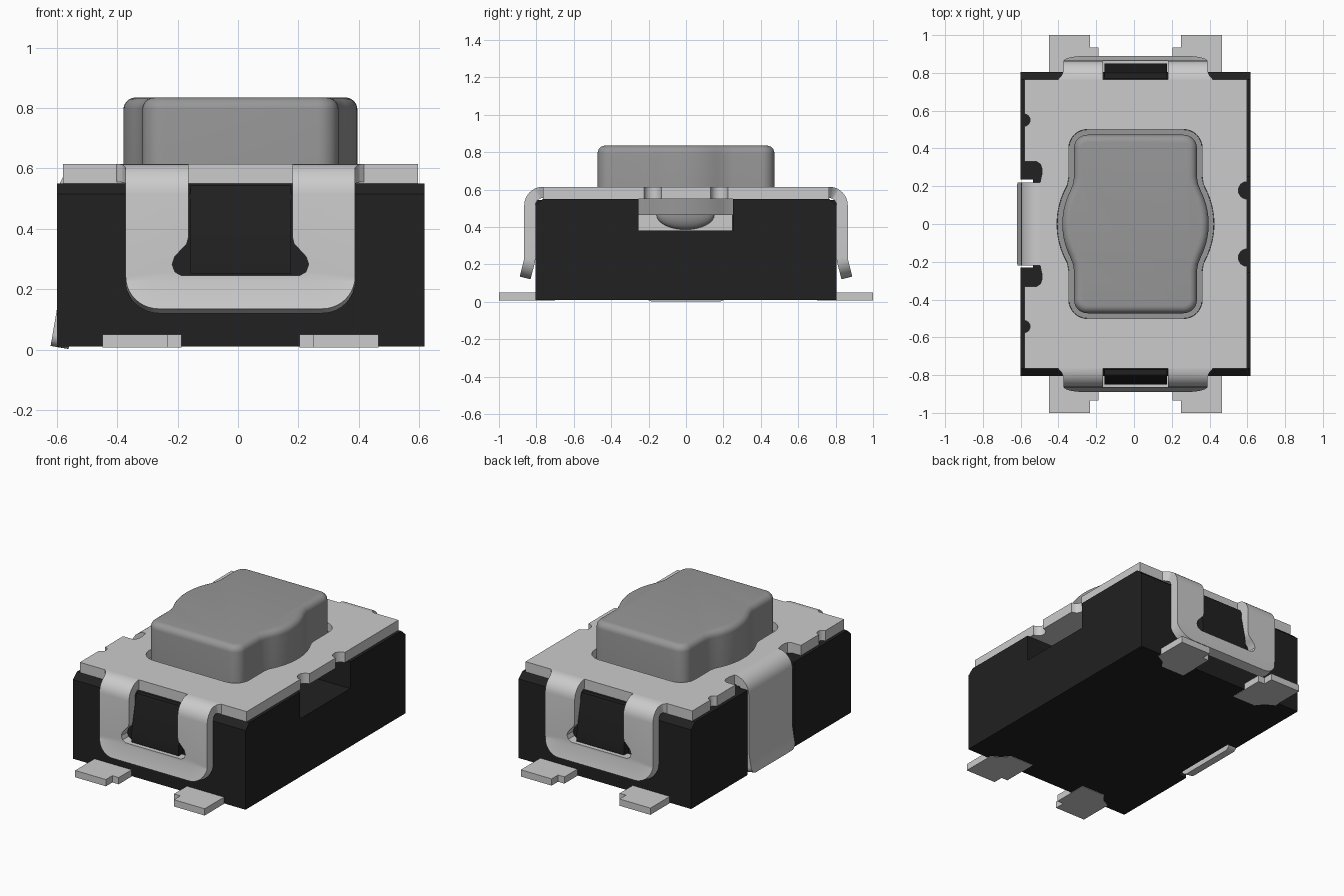
import bpy, bmesh, math
from mathutils import Matrix, Vector

if "Cube" in bpy.data.objects:
    bpy.data.objects.remove(bpy.data.objects["Cube"])

CX = 0.008  # centre line of the part in x


def material(name, v):
    m = bpy.data.materials.new(name)
    m.diffuse_color = (v, v, v, 1)
    m.use_nodes = True
    m.node_tree.nodes["Principled BSDF"].inputs["Base Color"].default_value = m.diffuse_color
    return m


BLACK = material("black plastic", 0.015)
METAL = material("light metal", 0.6)
GREY = material("grey plastic", 0.31)


def finish(bm, name, mat):
    bmesh.ops.recalc_face_normals(bm, faces=bm.faces[:])
    me = bpy.data.meshes.new(name)
    bm.to_mesh(me)
    bm.free()
    me.materials.append(mat)
    ob = bpy.data.objects.new(name, me)
    bpy.context.collection.objects.link(ob)
    return ob


def sheet(name, loops, w0, w1, mat, f=lambda u, v, w: (u, v, w), cuts=()):
    """Fill 2D loops (later loops are holes), extrude w0..w1, cut at v, map with f."""
    bm = bmesh.new()
    for pts in loops:
        vs = [bm.verts.new((p[0], p[1], w0)) for p in pts]
        for a, b in zip(vs, vs[1:] + vs[:1]):
            bm.edges.new((a, b))
    bmesh.ops.triangle_fill(bm, edges=bm.edges[:], use_beauty=True, normal=(0, 0, 1))
    ext = bmesh.ops.extrude_face_region(bm, geom=bm.faces[:], use_keep_orig=True)
    for g in ext["geom"]:
        if isinstance(g, bmesh.types.BMVert):
            g.co.z = w1
    for c in cuts:
        bmesh.ops.bisect_plane(bm, geom=bm.verts[:] + bm.edges[:] + bm.faces[:],
                               dist=1e-5, plane_co=(0, c, 0), plane_no=(0, 1, 0))
    bmesh.ops.recalc_face_normals(bm, faces=bm.faces[:])
    for v in bm.verts:
        v.co = f(*v.co)
    return finish(bm, name, mat)


def box(name, lo, hi, mat):
    return sheet(name, [[(lo[0], lo[1]), (hi[0], lo[1]), (hi[0], hi[1]), (lo[0], hi[1])]],
                 lo[2], hi[2], mat)


def arc(cx, cy, r, a0, a1, n=8):
    return [(cx + r * math.cos(math.radians(a0 + (a1 - a0) * i / n)),
             cy + r * math.sin(math.radians(a0 + (a1 - a0) * i / n))) for i in range(n + 1)]


def button_outline(d):
    """Rounded rectangle with bulging sides, inset by d."""
    hx, hy, R, r = 0.325 - d, 0.4725 - d, 0.3875 - d, 0.07 - d
    q = arc(0, 0, R, 0, 26, 7) + [(hx + 0.006, 0.212), (hx, 0.25)]
    q += arc(hx - r, hy - r, r, 0, 90)
    q += [(-x, y) for x, y in reversed(q)]
    q += [(x, -y) for x, y in reversed(q[1:-1]) if y > 1e-6]
    # drop accidental repeats
    out = []
    for p in q:
        if all(math.dist(p, o) > 1e-5 for o in out):
            out.append(p)
    return [(x + CX, y) for x, y in out]


def bend_map(start, straight, tilt, angle, shift):
    """Bend a flat strip (x, length, depth) over the cover edge and down the side."""
    R, top = 0.1, 0.615
    L = R * math.pi / 2
    rot = Matrix.Rotation(angle, 3, 'Z')

    def f(x, s, t):
        if s <= L:
            a = s / R
            o, z = start + (R - t) * math.sin(a), top - R + (R - t) * math.cos(a)
        elif s <= L + straight + 1e-5:
            o, z = start + R - t, top - R - (s - L)
        else:
            d = s - L - straight
            o = start + R + d * math.sin(tilt) - t * math.cos(tilt)
            z = top - R - straight - d * math.cos(tilt) - t * math.sin(tilt)
        return rot @ Vector((x, -o, z)) + Vector((shift, 0, 0))
    return f, [L * i / 8 for i in range(1, 9)] + [L + straight]


def mirror_x(pts):
    return pts + [(-x, y) for x, y in reversed(pts)]


# Body with chamfered front and back top edges
body = sheet("body", [[(-0.805, 0.01), (0.805, 0.01), (0.805, 0.515), (0.765, 0.55),
                       (-0.765, 0.55), (-0.805, 0.515)]], -0.6, 0.617, BLACK,
             lambda u, v, w: (w, u, v))
for cutter in (box("pocket_cutter", (0.33, -0.255, 0.38), (0.8, 0.25, 0.7), BLACK),
               box("slot_cutter", (-0.8, -0.23, -0.1), (-0.535, 0.235, 0.7), BLACK)):
    m = body.modifiers.new(cutter.name, 'BOOLEAN')
    m.operation, m.solver, m.object = 'DIFFERENCE', 'EXACT', cutter
dg = bpy.context.evaluated_depsgraph_get()
cut_mesh = bpy.data.meshes.new_from_object(body.evaluated_get(dg))
body.modifiers.clear()
body.data = cut_mesh
for n in ("pocket_cutter", "slot_cutter"):
    bpy.data.objects.remove(bpy.data.objects[n])


# Cover plate with edge notches and a button hole
def notch(x, y, d, h):
    pts = [(x + d * math.cos(a), y + h * math.sin(a))
           for a in (math.pi * (i / 8 - 0.5) for i in range(9))]
    return pts if d < 0 else pts[::-1]


big = [(-0.58, 0.33), (-0.515, 0.33), (-0.495, 0.317), (-0.488, 0.295),
       (-0.488, 0.262), (-0.493, 0.24), (-0.497, 0.22)]
edge = [(0.597, -0.765)] + notch(0.597, -0.178, -0.045, 0.046) + notch(0.597, 0.178, -0.045, 0.046)
edge += [(0.597, 0.765), (-0.58, 0.765)] + notch(-0.58, 0.55, 0.03, 0.032)
edge += big + [(x, -y) for x, y in reversed(big)]
edge += notch(-0.58, -0.543, 0.03, 0.032) + [(-0.58, -0.765)]
sheet("cover", [edge, button_outline(-0.028)], 0.55, 0.615, METAL)

# U-shaped clips at front and back
outer = [(0.41, 0), (0.392, 0.02), (0.38, 0.05)]
outer += [(0.27 + 0.11 * math.cos(a), 0.43 + 0.11 * math.sin(a))
          for a in (math.pi / 2 * i / 10 for i in range(11))]
inner = [(0.172, 0), (0.172, 0.30), (0.178, 0.322), (0.20, 0.345), (0.218, 0.365),
         (0.226, 0.39), (0.217, 0.415), (0.195, 0.427)]
u_shape = mirror_x(outer) + [(-x, y) for x, y in inner] + inner[::-1]
for name, ang in (("front_clip", 0), ("back_clip", math.pi)):
    f, cuts = bend_map(0.765, 0.285, 0.25, ang, CX)
    sheet(name, [u_shape], 0, 0.06, METAL, f, cuts)

# Plain clip down the left side
f, cuts = bend_map(0.497, 0.365, 0.17, -math.pi / 2, 0)
strip = [(0.22, 0)] + arc(0.18, 0.622, 0.04, 0, 90, 6)
sheet("side_clip", [mirror_x(strip)], 0, 0.06, METAL, f, cuts)

# Latch wedges inside the clip openings
for name, s in (("front_latch", -1), ("back_latch", 1)):
    sheet(name, [[(0.75, 0.545), (0.80, 0.545), (0.85, 0.31), (0.85, 0.252), (0.75, 0.252)]],
          CX - 0.165, CX + 0.168, BLACK, lambda u, v, w, s=s: (w, s * u, v))

# Solder pins, stepped on the inner side
pin = [(0.195, 0.70), (0.195, 0.935), (0.24, 0.935), (0.24, 1.0), (0.457, 1.0),
       (0.457, 0.78), (0.40, 0.75), (0.36, 0.70)]
for sx, nx in ((-1, "left"), (1, "right")):
    for sy, ny in ((-1, "front"), (1, "back")):
        sheet(f"{ny}_{nx}_pin", [[(CX + sx * x, sy * y) for x, y in pin]], 0.007, 0.05, METAL)

# Button with rounded top rim
bm = bmesh.new()
levels = [(0, 0.5)] + [(0.04 * (1 - math.cos(a)), 0.795 + 0.04 * math.sin(a))
                       for a in (math.pi / 2 * i / 6 for i in range(7))]
rings = [[bm.verts.new((x, y, z)) for x, y in button_outline(d)] for d, z in levels]
for A, B in zip(rings, rings[1:]):
    for i in range(len(A)):
        j = (i + 1) % len(A)
        bm.faces.new((A[i], A[j], B[j], B[i]))
bm.faces.new(rings[-1])
bm.faces.new(rings[0][::-1])
finish(bm, "button", GREY)

# Button flange, nub and contact seen in the side pocket
sheet("button_flange", [button_outline(-0.027)], 0.465, 0.562, GREY)
box("contact_plate", (0.32, -0.254, 0.381), (0.345, 0.249, 0.466), METAL)
bm = bmesh.new()
bmesh.ops.create_uvsphere(bm, u_segments=32, v_segments=16, radius=1,
                          matrix=Matrix.Translation((0.345, -0.003, 0.466))
                          @ Matrix.Diagonal((0.05, 0.155, 0.08, 1)))
finish(bm, "button_nub", GREY)

# Smooth curved faces, keep edges sharp
for ob in bpy.context.scene.objects:
    ob.select_set(True)
bpy.context.view_layer.objects.active = body
bpy.ops.object.shade_smooth_by_angle(angle=math.radians(30))
